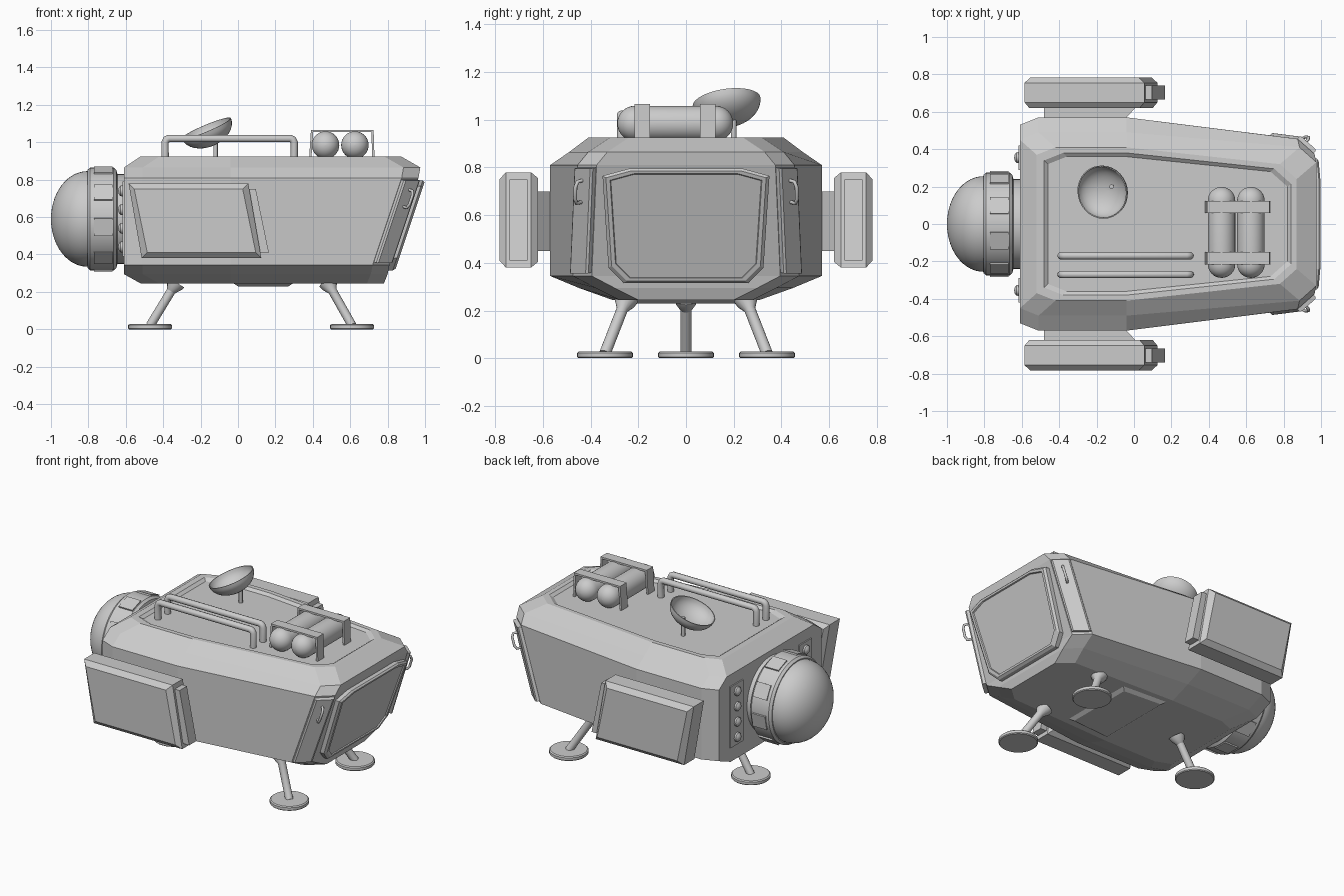
import bpy, bmesh, math
from mathutils import Vector

if "Cube" in bpy.data.objects:
    bpy.data.objects.remove(bpy.data.objects["Cube"])


def loft(name, loops, mirror=False, smooth=False):
    """Skin a series of equal-length point loops and cap both ends."""
    bm = bmesh.new()
    rings = [[bm.verts.new(p) for p in loop] for loop in loops]
    n = len(rings[0])
    for a, b in zip(rings, rings[1:]):
        for i in range(n):
            j = (i + 1) % n
            bm.faces.new((a[i], a[j], b[j], b[i]))
    bm.faces.new(rings[0])
    bm.faces.new(rings[-1])
    bmesh.ops.recalc_face_normals(bm, faces=bm.faces)
    me = bpy.data.meshes.new(name)
    bm.to_mesh(me)
    bm.free()
    ob = bpy.data.objects.new(name, me)
    bpy.context.collection.objects.link(ob)
    if mirror:
        ob.modifiers.new("mirror", 'MIRROR').use_axis = (False, True, False)
    if smooth:
        bpy.ops.object.select_all(action='DESELECT')
        ob.select_set(True)
        bpy.context.view_layer.objects.active = ob
        bpy.ops.object.shade_smooth_by_angle(angle=math.radians(30))
    return ob


def lathe(name, profile, origin, axis, n=32, mirror=False):
    """Revolve (distance along axis, radius) pairs around an axis."""
    q = Vector((0, 0, 1)).rotation_difference(Vector(axis).normalized())
    o = Vector(origin)
    loops = []
    for d, r in profile:
        loops.append([o + q @ Vector((r * math.cos(t), r * math.sin(t), d))
                      for t in (2 * math.pi * i / n for i in range(n))])
    return loft(name, loops, mirror, True)


def box(name, lo, hi, mirror=False):
    (x0, y0, z0), (x1, y1, z1) = lo, hi
    return loft(name, [[(x0, y0, z), (x1, y0, z), (x1, y1, z), (x0, y1, z)]
                       for z in (z0, z1)], mirror)


def tube(name, pts, r, mirror=False):
    cu = bpy.data.curves.new(name, 'CURVE')
    cu.dimensions = '3D'
    cu.bevel_depth = r
    cu.bevel_resolution = 3
    cu.use_fill_caps = True
    sp = cu.splines.new('POLY')
    sp.points.add(len(pts) - 1)
    for p, c in zip(sp.points, pts):
        p.co = (*c, 1)
    ob = bpy.data.objects.new(name, cu)
    bpy.context.collection.objects.link(ob)
    if mirror:
        ob.modifiers.new("mirror", 'MIRROR').use_axis = (False, True, False)
    return ob


# Hull: stacked plan outlines, tapering to the slanted nose, recessed roof
def outline(z, xb, xf, yb, yf):
    half = [(xb, yb - .04), (xb + .1, yb), (-.04, yb), (xf - .09, yf), (xf, yf - .08)]
    return [(x, y, z) for x, y in half] + [(x, -y, z) for x, y in reversed(half)]


loft("hull", [outline(*p) for p in (
    (.245, -.52, .78, .31, .28), (.295, -.61, .80, .45, .38), (.345, -.61, .81, .57, .475),
    (.81, -.61, .965, .57, .455), (.865, -.61, .975, .49, .41), (.925, -.52, .87, .41, .32),
    (.925, -.48, .84, .38, .295), (.91, -.46, .82, .36, .28))])
loft("belly_plate", [[(-.03 + i, -.28 + i, z), (.3 - i, -.26 + i, z), (.3 - i, .26 - i, z),
                      (-.03 + i, .28 - i, z)] for z, i in ((.25, 0), (.23, .03))])


# Slanted front hatch with a raised rim and inner door
def nose_x(z):
    return .81 + (z - .345) / 3


def hatch_loop(off, s):
    half = [(.24, .795), (.35, .765), (.325, .38), (.26, .315)]
    pts = half + [(-y, z) for y, z in reversed(half)]
    pts = [(y * s, .56 + (z - .56) * s) for y, z in pts]
    return [(nose_x(z) + off, y, z) for y, z in pts]


loft("front_hatch", [hatch_loop(*p) for p in
                     ((-.02, 1), (.028, 1), (.04, .96), (.04, .91), (.032, .90))])

# Corner panels beside the hatch, with grab handles
def corner(z, u, off):
    x = nose_x(z)
    y = .475 - (z - .345) * .043
    return (x - .09 + .09 * u + off * .66, y - .08 * u + off * .75, z - off * .2)


loft("corner_panel", [[corner(.36, .02 + i, o), corner(.36, .98 - i, o),
                       corner(.80, .98 - i, o), corner(.80, .02 + i, o)]
                      for o, i in ((-.01, 0), (.018, 0), (.025, .08))], True)
tube("corner_handle", [corner(.66, .5, .02), corner(.66, .5, .05), corner(.68, .5, .06),
                       corner(.73, .5, .06), corner(.75, .5, .05), corner(.75, .5, .02)], .008, True)


# Side pods: leaning slabs with chamfered edges, struts and front vents
def pod_loop(y, d):
    return [(-.585 + d, y, .78 - d), (.055 - d, y, .78 - d),
            (.125 - d, y, .38 + d), (-.515 + d, y, .38 + d)]


loft("side_pod", [pod_loop(*p) for p in
                  ((.62, .025), (.65, 0), (.755, 0), (.783, .03))], True)
loft("pod_front_vent", [[(.0, y, .75), (.095, y, .75), (.165, y, .41), (.06, y, .41)]
                        for y in (.665, .74)], True)
loft("pod_strut", [[(-.48, y, .70), (-.04 + f, y, .70), (-.04 + f, y, .45), (-.48, y, .45)]
                   for y, f in ((.54, 0), (.57, 0), (.635, .06))], True)

# Rear dome with collar and windows
C = (0, 0, .59)
prof = [(.59, .24), (.645, .24), (.65, .262), (.665, .275), (.79, .275), (.805, .262)]
prof += [(.805 + .195 * math.sin(a), .255 * math.cos(a) + .0005)
         for a in (math.pi / 2 * i / 14 for i in range(15))]
lathe("rear_dome", prof, C, (-1, 0, 0), 48)
for i in range(9):
    a = math.radians(69 + 40 * i)
    rad, tan = Vector((0, math.cos(a), math.sin(a))), Vector((0, -math.sin(a), math.cos(a)))
    loft("collar_window", [[Vector((x, 0, .59)) + rad * r + tan * t
                            for x, t in ((-.77, -.047), (-.67, -.047), (-.67, .047), (-.77, .047))]
                           for r in (.24, .28)])

# Rear light strips
box("rear_strip", (-.618, .29, .39), (-.60, .42, .79), True)
for i in range(4):
    lathe("rear_light", [(0, .03), (.015, .028), (.024, .018), (.028, .001)],
          (-.613, .355, .44 + .1 * i), (-1, 0, 0), 16, True)


# Landing legs: two at the nose, one at the tail
def leg(x, y, tx, ty, mirror):
    lathe("foot_pad", [(0, .112), (.005, .117), (.022, .117), (.028, .11)], (x, y, 0), (0, 0, 1), 32, mirror)
    a, b = Vector((x, y, .02)), Vector((tx, ty, .25))
    d = (b - a).length
    lathe("landing_leg", [(0, .024), (d * .8, .024), (d * .93, .045), (d, .05)], a, b - a, 16, mirror)


leg(.61, .34, .48, .25, True)
leg(-.47, 0, -.33, 0, False)

# Roof rails
for y in (-.17, -.27):
    tube("roof_rail", [(-.39, y, .90), (-.39, y, 1.0), (-.383, y, 1.014), (-.37, y, 1.02), (.28, y, 1.02),
                       (.293, y, 1.014), (.30, y, 1.0), (.30, y, .90)], .02)

# Twin tanks and their brackets
r = .073
arc = [math.pi / 2 * i / 8 for i in range(9)]
cap = [(-.17 - r * math.cos(a), r * math.sin(a) + .0005) for a in arc]
cap += [(.17 + r * math.sin(a), r * math.cos(a) + .0005) for a in arc]
for x in (.468, .625):
    lathe("roof_tank", cap, (x, -.045, .985), (0, 1, 0))
for y in (-.217, .058):
    loft("tank_bracket", [[(.38, yy, .91), (.39, yy, 1.066), (.725, yy, 1.066), (.73, yy, .91),
                           (.718, yy, .91), (.713, yy, 1.054), (.402, yy, 1.054), (.392, yy, .91)]
                          for yy in (y, y + .066)])

# Dish antenna on a post
R, D = .143, .10
bowl = [(-D * math.cos(a), R * math.sin(a) + .0005) for a in arc]
bowl += [(-(D - .008) * math.sin(a), (R - .006) * math.cos(a) + .0005) for a in arc]
lathe("dish", bowl, (-.17, .17, 1.075), (-.42, -.14, 1))
tube("dish_post", [(-.12, .2, .90), (-.12, .2, 1.03)], .012)
